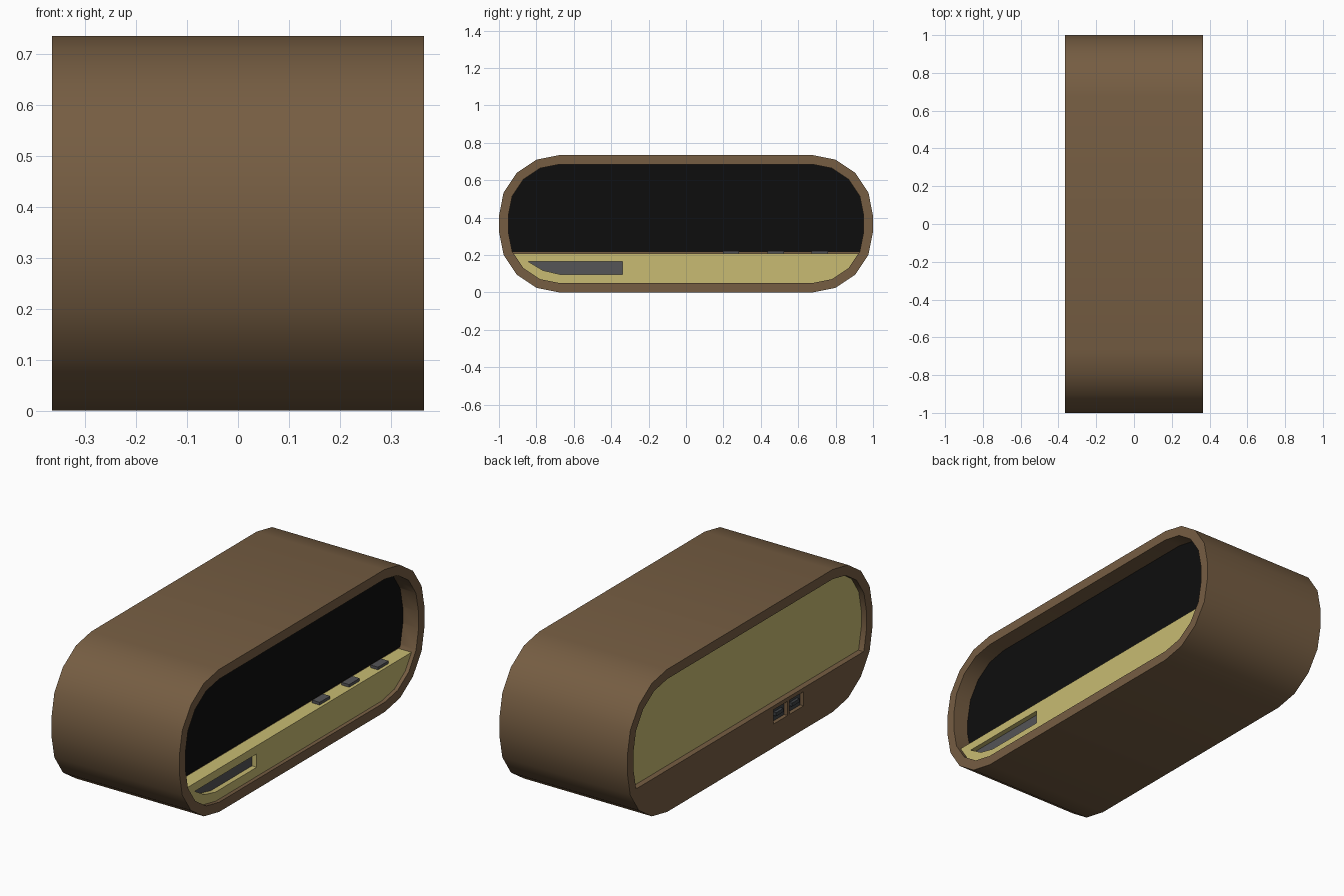
import bpy, bmesh, math

if "Cube" in bpy.data.objects:
    bpy.data.objects.remove(bpy.data.objects["Cube"])

SPLIT = 0.215      # height of the ledge between base and screen


def material(name, rgb):
    m = bpy.data.materials.new(name)
    m.diffuse_color = (*rgb, 1)
    m.use_nodes = True
    m.node_tree.nodes["Principled BSDF"].inputs["Base Color"].default_value = m.diffuse_color
    return m


brown = material("brown_shell", (0.18, 0.11, 0.055))
cream = material("cream_trim", (0.58, 0.50, 0.17))
black = material("black_screen", (0.004, 0.004, 0.004))
grey = material("dark_grey", (0.09, 0.09, 0.095))
port_grey = material("port_grey", (0.05, 0.055, 0.06))


def rounded(inset):
    """Rounded rectangle in y/z with four segments per corner."""
    r, pts = 0.325 - inset, []
    for q, (cy, cz) in enumerate([(0.675, 0.41), (-0.675, 0.41), (-0.675, 0.325), (0.675, 0.325)]):
        for i in range(5):
            a = math.radians(90 * q + 22.5 * i)
            pts.append((cy + r * math.cos(a), cz + r * math.sin(a)))
    return pts


def clip(pts, z, keep):
    """Keep the part of a profile above (keep=1) or below (keep=-1) z."""
    out = []
    for (y0, z0), (y1, z1) in zip(pts, pts[1:] + pts[:1]):
        d0, d1 = (z0 - z) * keep, (z1 - z) * keep
        if d0 >= 0:
            out.append((y0, z0))
        if d0 * d1 < 0:
            out.append((y0 + (y1 - y0) * d0 / (d0 - d1), z))
    return out


def prism(name, pts, x0, x1, mat=None):
    """Extrude a y/z profile along x."""
    bm = bmesh.new()
    face = bm.faces.new([bm.verts.new((x0, y, z)) for y, z in pts])
    ext = bmesh.ops.extrude_face_region(bm, geom=[face])["geom"]
    bmesh.ops.translate(bm, vec=(x1 - x0, 0, 0),
                        verts=[v for v in ext if isinstance(v, bmesh.types.BMVert)])
    bmesh.ops.recalc_face_normals(bm, faces=bm.faces)
    me = bpy.data.meshes.new(name)
    bm.to_mesh(me)
    bm.free()
    ob = bpy.data.objects.new(name, me)
    bpy.context.collection.objects.link(ob)
    if mat:
        me.materials.append(mat)
    return ob


def rect(y0, y1, z0, z1):
    return [(y0, z0), (y1, z0), (y1, z1), (y0, z1)]


def cut(target, cutter):
    cutter.hide_render = True
    cutter.hide_set(True)
    cutter.display_type = 'WIRE'
    mod = target.modifiers.new("cut", 'BOOLEAN')
    mod.operation, mod.solver, mod.object = 'DIFFERENCE', 'EXACT', cutter
    bpy.context.view_layer.objects.active = target
    bpy.ops.object.modifier_apply(modifier=mod.name)
    bpy.data.objects.remove(cutter)


def smooth(ob):
    bpy.ops.object.select_all(action='DESELECT')
    ob.select_set(True)
    bpy.context.view_layer.objects.active = ob
    bpy.ops.object.shade_smooth_by_angle(angle=math.radians(30))


inner = rounded(0.05)

# Outer shell: open through the upper part, lower front recessed for the trim
shell = prism("shell", rounded(0), -0.365, 0.365, brown)
cut(shell, prism("upper_cutter", clip(inner, SPLIT, 1), -0.5, 0.5))
cut(shell, prism("front_cutter", inner, 0.27, 0.5))

# Two rear ports with a tongue in each
for i, y in enumerate((-0.25, -0.38)):
    cut(shell, prism("port_cutter", rect(y - 0.057, y + 0.057, 0.122, 0.195), -0.4, -0.335))
    prism(f"port_back_{i}", rect(y - 0.057, y + 0.057, 0.122, 0.195), -0.345, -0.335, port_grey)
    prism(f"port_tongue_{i}", rect(y - 0.03, y + 0.03, 0.15, 0.168), -0.36, -0.345, port_grey)
smooth(shell)

# Screen and back panel
smooth(prism("screen", clip(inner, SPLIT, 1), 0.25, 0.275, black))
smooth(prism("back_panel", clip(inner, SPLIT, 1), -0.335, -0.31, cream))

# Front trim with a speaker slot that follows the rounded corner
trim = prism("front_trim", clip(inner, SPLIT - 0.007, -1), 0.27, 0.345, cream)
slot = [(-0.845, 0.166), (-0.765, 0.118), (-0.675, 0.097), (-0.34, 0.097), (-0.34, 0.166)]
cut(trim, prism("slot_cutter", slot, 0.31, 0.4))
smooth(trim)
prism("slot_insert", slot, 0.308, 0.318, grey)

# Buttons on the ledge
for i, y in enumerate((0.24, 0.48, 0.715)):
    prism(f"button_{i}", rect(y - 0.043, y + 0.043, 0.205, 0.222), 0.285, 0.328, grey)
